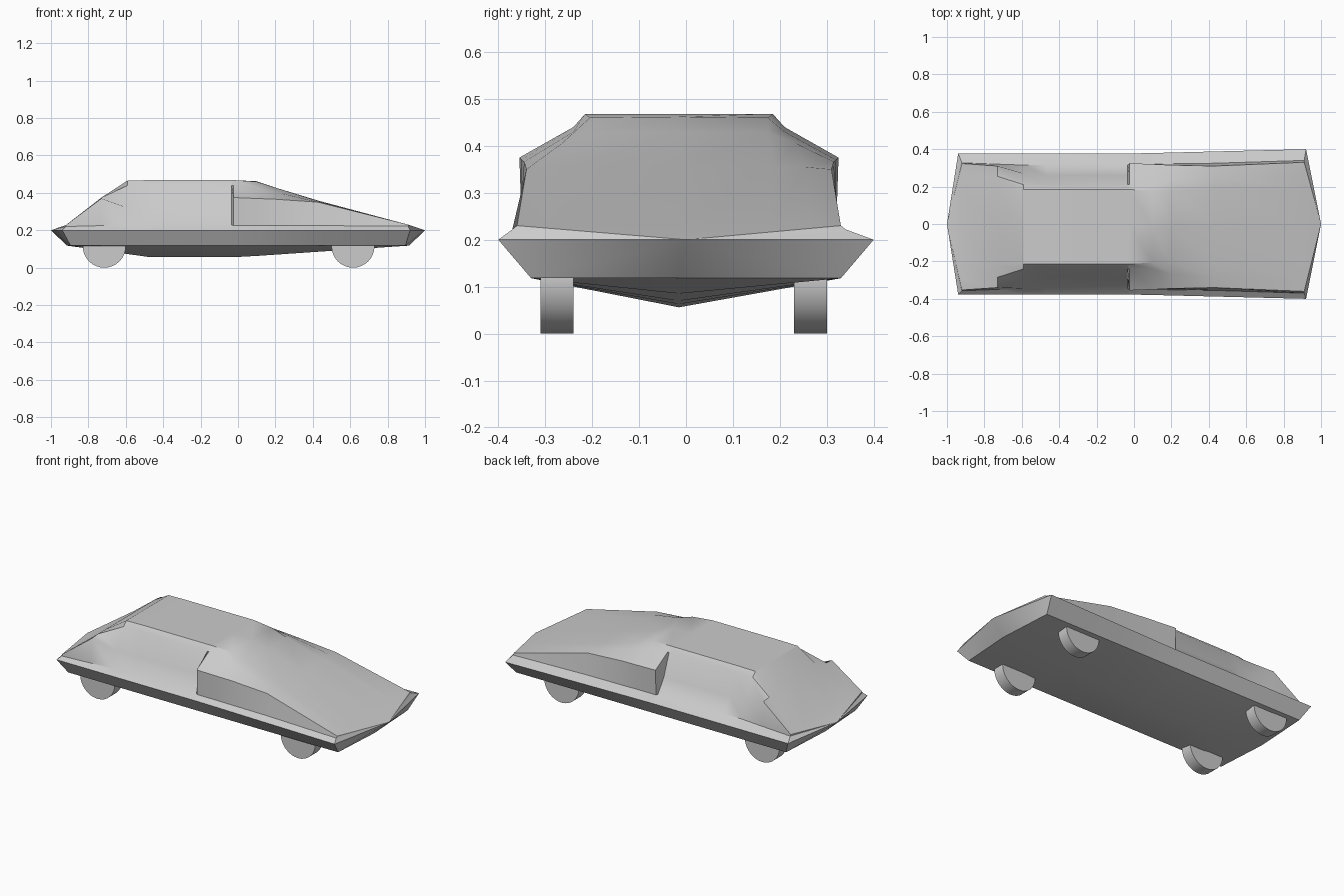
import bpy, bmesh, math

if "Cube" in bpy.data.objects:
    bpy.data.objects.remove(bpy.data.objects["Cube"])


def interp(x, pts):
    for (x0, v0), (x1, v1) in zip(pts, pts[1:]):
        if x <= x1:
            return v0 + (v1 - v0) * max(0, x - x0) / (x1 - x0)
    return pts[-1][1]


def smooth(obj, angle):
    bpy.ops.object.select_all(action='DESELECT')
    obj.select_set(True)
    bpy.context.view_layer.objects.active = obj
    bpy.ops.object.shade_smooth_by_angle(angle=math.radians(angle))


# Stations along the car: x, roof height, then (y, z) of
# roof edge, gutter, shoulder and base
STATIONS = [
    (-0.92, 0.228, (0.20, 0.228), (0.28, 0.228), (0.338, 0.228), (0.342, 0.22)),
    (-0.73, 0.375, (0.20, 0.375), (0.27, 0.375), (0.325, 0.370), (0.335, 0.225)),
    (-0.59, 0.466, (0.20, 0.466), (0.225, 0.44), (0.285, 0.32), (0.33, 0.23)),
    (-0.47, 0.468, (0.20, 0.468), (0.225, 0.44), (0.275, 0.31), (0.33, 0.23)),
    (-0.035, 0.468, (0.20, 0.468), (0.225, 0.44), (0.275, 0.31), (0.33, 0.23)),
    (-0.025, 0.468, (0.20, 0.468), (0.225, 0.44), (0.34, 0.375), (0.335, 0.225)),
    (0.10, 0.462, (0.19, 0.460), (0.225, 0.43), (0.335, 0.370), (0.335, 0.225)),
    (0.20, 0.428, (0.19, 0.428), (0.25, 0.405), (0.33, 0.366), (0.337, 0.225)),
    (0.43, 0.358, (0.20, 0.358), (0.27, 0.355), (0.325, 0.350), (0.34, 0.225)),
    (0.91, 0.23, (0.20, 0.23), (0.28, 0.23), (0.345, 0.23), (0.355, 0.222)),
]
RIM = [(-0.94, 0.377), (0, 0.377), (0.92, 0.40)]
KEEL = [(-0.91, 0.118), (-0.47, 0.056), (0, 0.056), (0.91, 0.118)]
OFFSET = -0.015

# Body shell: closed rings lofted from tail to nose
bm = bmesh.new()
rings = []
for i, (x, top, *side) in enumerate(STATIONS):
    end = {0: -1, len(STATIONS) - 1: 1}.get(i, 0)
    rim_x = x if not end else (-0.94 if end < 0 else 0.92)
    sill_x = x if not end else end * 0.895
    keel_x = x if not end else end * 0.915

    def half(s):
        upper = [(x, s * y + OFFSET, z) for y, z in side]
        return upper + [(rim_x, s * interp(x, RIM) if not end else s * interp(rim_x, RIM), 0.20),
                        (sill_x, s * 0.33, 0.118)]

    co = [(x, OFFSET, top)] + half(-1) + [(keel_x, OFFSET, interp(x, KEEL))] + half(1)[::-1]
    rings.append([bm.verts.new(c) for c in co])
n = len(rings[0])
for a, b in zip(rings, rings[1:]):
    for k in range(n):
        j = (k + 1) % n
        bm.faces.new((a[k], a[j], b[j], b[k]))

# Pointed tail and nose
for ring, tx in ((rings[0], -1), (rings[-1], 1)):
    tip = bm.verts.new((tx, 0, 0.20))
    for k in range(n):
        bm.faces.new((ring[k], ring[(k + 1) % n], tip))
bmesh.ops.recalc_face_normals(bm, faces=bm.faces)
mesh = bpy.data.meshes.new("body")
bm.to_mesh(mesh)
bm.free()
body = bpy.data.objects.new("body", mesh)
bpy.context.collection.objects.link(body)
smooth(body, 30)

# Wheels
for xname, x in (("rear", -0.715), ("front", 0.615)):
    for yname, y in (("right", -0.275), ("left", 0.265)):
        bpy.ops.mesh.primitive_cylinder_add(vertices=32, radius=0.115, depth=0.07,
                                            location=(x, y, 0.115),
                                            rotation=(math.pi / 2, 0, 0))
        wheel = bpy.context.object
        wheel.name = f"{xname}_{yname}_wheel"
        smooth(wheel, 30)
